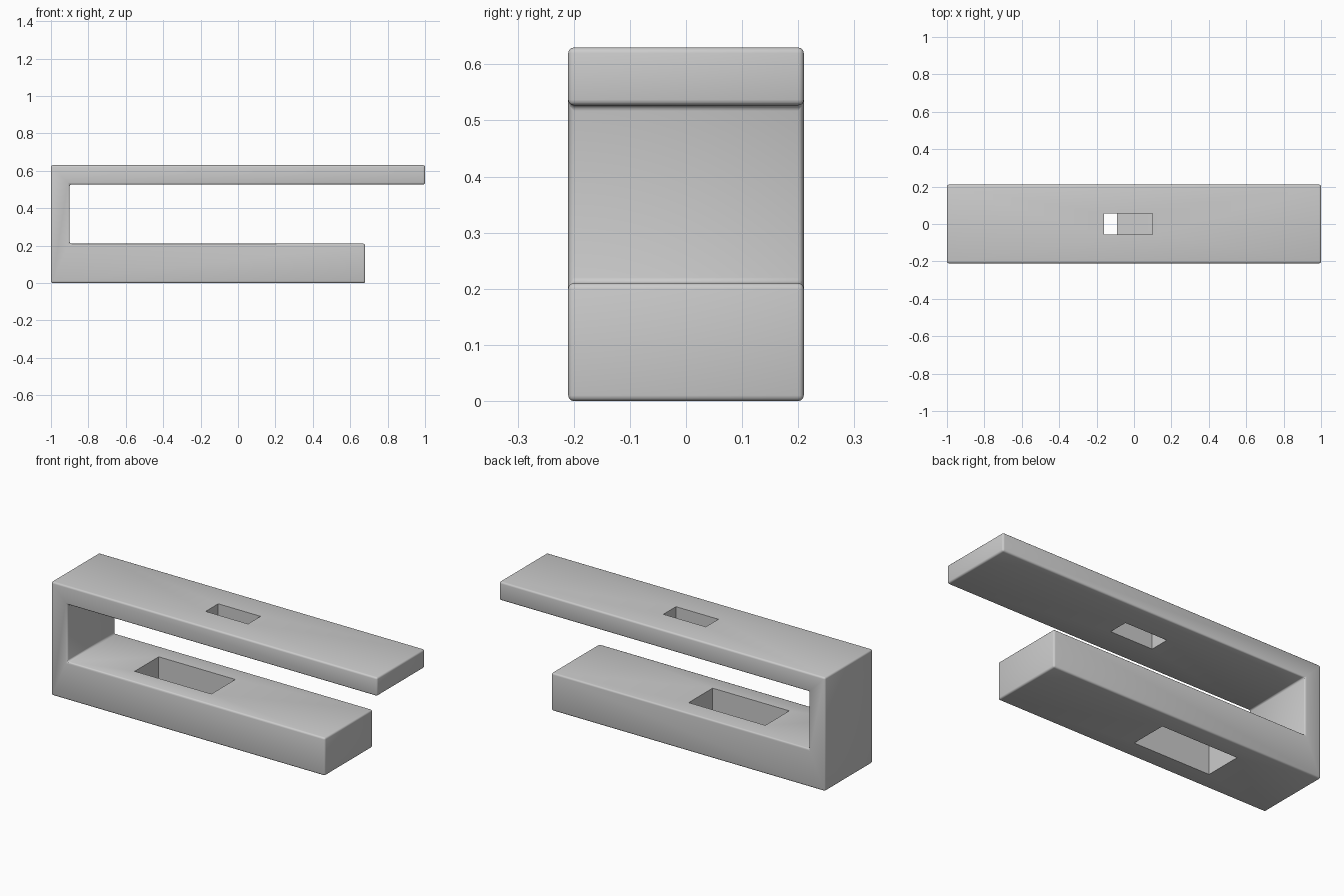
import bpy
import bmesh
import math

cube = bpy.data.objects.get("Cube")
if cube:
    bpy.data.objects.remove(cube, do_unlink=True)

DEPTH = 0.42
HEIGHT = 0.63

# Single grey material
grey = bpy.data.materials.new("plain grey")
grey.use_nodes = True
colour = (0.6, 0.6, 0.6, 1)
grey.diffuse_color = colour
grey.node_tree.nodes["Principled BSDF"].inputs["Base Color"].default_value = colour


def extruded(name, outline, depth):
    """Extrude an x-z outline symmetrically along y."""
    bm = bmesh.new()
    face = bm.faces.new([bm.verts.new((x, -depth / 2, z)) for x, z in outline])
    grown = bmesh.ops.extrude_face_region(bm, geom=[face])
    moved = [v for v in grown["geom"] if isinstance(v, bmesh.types.BMVert)]
    bmesh.ops.translate(bm, verts=moved, vec=(0, depth, 0))
    bmesh.ops.recalc_face_normals(bm, faces=bm.faces)
    mesh = bpy.data.meshes.new(name)
    bm.to_mesh(mesh)
    bm.free()
    mesh.materials.append(grey)
    obj = bpy.data.objects.new(name, mesh)
    bpy.context.collection.objects.link(obj)
    return obj


def box_outline(x0, x1, z0, z1):
    return [(x0, z0), (x1, z0), (x1, z1), (x0, z1)]


# C-shaped bracket: thick short lower arm, thin long upper arm
bracket = extruded("bracket", [
    (-1, 0), (0.68, 0), (0.68, 0.21), (-0.9, 0.21),
    (-0.9, 0.527), (1, 0.527), (1, HEIGHT), (-1, HEIGHT)], DEPTH)

# Softened edges
bevel = bracket.modifiers.new("soft_edges", "BEVEL")
bevel.width = 0.01
bevel.segments = 3
bevel.limit_method = "ANGLE"

# Rectangular slots through each arm, with crisp edges
slots = [
    extruded("lower_slot_cutter", box_outline(-0.56, -0.09, -0.1, 0.3), 0.21),
    extruded("upper_slot_cutter", box_outline(-0.16, 0.1, 0.45, 0.75), 0.11),
]
for slot in slots:
    slot.hide_render = True
    cut = bracket.modifiers.new(slot.name, "BOOLEAN")
    cut.operation = "DIFFERENCE"
    cut.solver = "EXACT"
    cut.object = slot

bpy.context.view_layer.objects.active = bracket
bracket.select_set(True)
for name in [m.name for m in bracket.modifiers]:
    bpy.ops.object.modifier_apply(modifier=name)
for slot in slots:
    bpy.data.objects.remove(slot, do_unlink=True)

bpy.ops.object.shade_smooth_by_angle(angle=math.radians(35))
